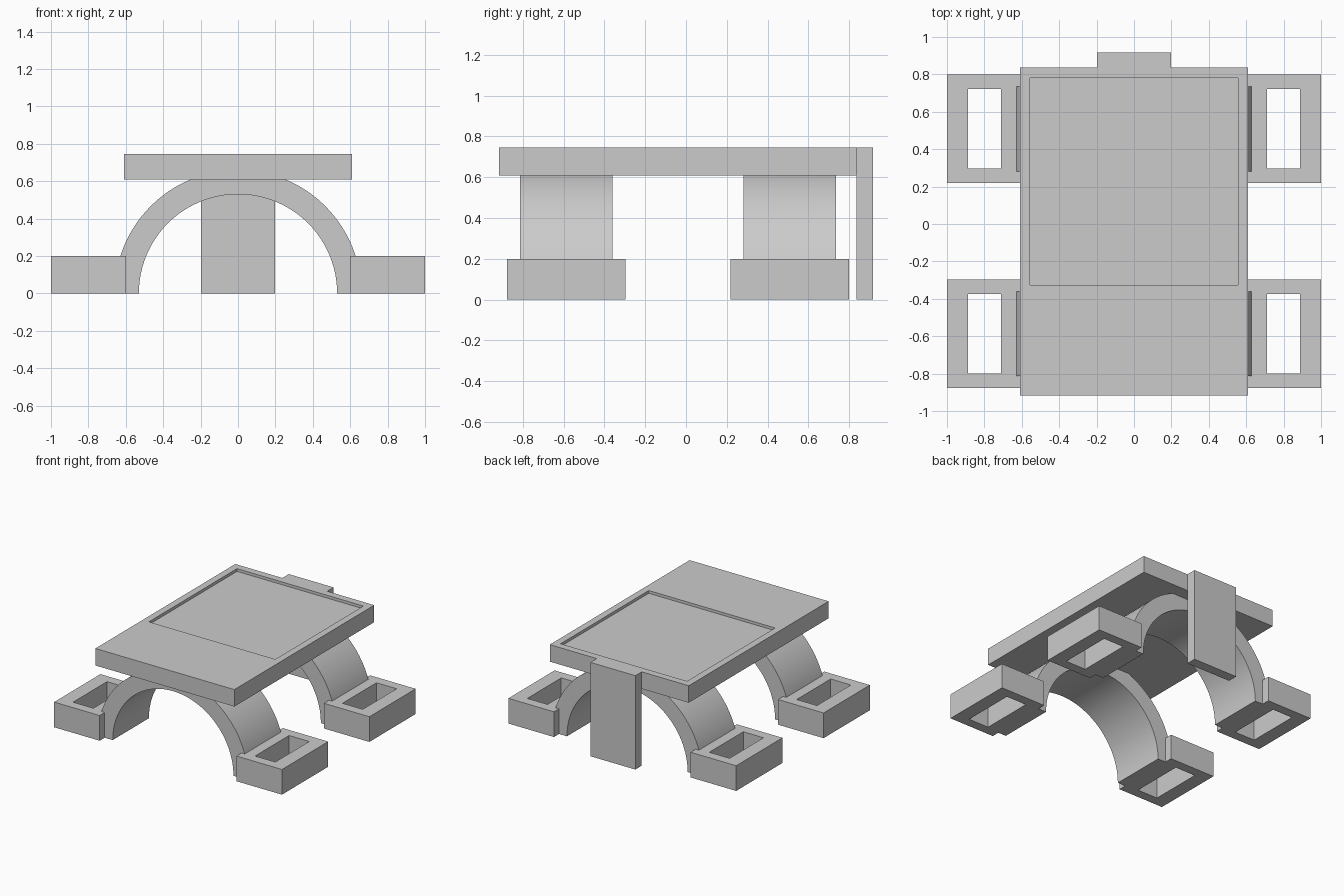
import bpy
import bmesh
from math import cos, sin, pi, radians

cube = bpy.data.objects.get("Cube")
if cube:
    bpy.data.objects.remove(cube, do_unlink=True)

# Single plain grey
grey = bpy.data.materials.new("plain grey")
grey.use_nodes = True
colour = (0.6, 0.6, 0.6, 1)
grey.diffuse_color = colour
grey.node_tree.nodes["Principled BSDF"].inputs["Base Color"].default_value = colour


def finish(bm, name):
    bmesh.ops.recalc_face_normals(bm, faces=bm.faces)
    mesh = bpy.data.meshes.new(name)
    bm.to_mesh(mesh)
    bm.free()
    mesh.materials.append(grey)
    obj = bpy.data.objects.new(name, mesh)
    bpy.context.collection.objects.link(obj)
    return obj


def loop(bm, rect, z):
    x0, x1, y0, y1 = rect
    return [bm.verts.new((x, y, z)) for x, y in ((x0, y0), (x1, y0), (x1, y1), (x0, y1))]


def bridge(bm, a, b):
    n = len(a)
    for i in range(n):
        j = (i + 1) % n
        bm.faces.new((a[i], a[j], b[j], b[i]))


def block(name, outer, z0, z1, hole=None, floor=None):
    """Box with an optional rectangular pocket, or a through hole if floor is None."""
    bm = bmesh.new()
    bottom, top = loop(bm, outer, z0), loop(bm, outer, z1)
    bridge(bm, bottom, top)
    if hole is None:
        bm.faces.new(top)
        bm.faces.new(bottom)
    else:
        rim = loop(bm, hole, z1)
        base = loop(bm, hole, z0 if floor is None else floor)
        bridge(bm, top, rim)
        bridge(bm, rim, base)
        if floor is None:
            bridge(bm, base, bottom)
        else:
            bm.faces.new(base)
            bm.faces.new(bottom)
    return finish(bm, name)


def arch(name, y, half_width, inner, outer, steps=48):
    """Half ring standing on the ground, extruded along y."""
    bm = bmesh.new()
    angles = [pi * i / steps for i in range(steps + 1)]
    rings = []
    for a in angles:
        rings.append([bm.verts.new((r * cos(a), y + s * half_width, r * sin(a)))
                      for r, s in ((inner, -1), (outer, -1), (outer, 1), (inner, 1))])
    for a, b in zip(rings, rings[1:]):
        bridge(bm, a, b)
    bm.faces.new(rings[0])
    bm.faces.new(rings[-1])
    obj = finish(bm, name)
    bpy.ops.object.select_all(action='DESELECT')
    obj.select_set(True)
    bpy.context.view_layer.objects.active = obj
    bpy.ops.object.shade_smooth_by_angle(angle=radians(30))


# Top plate with shallow tray, and the rear upright panel
block("top_plate", (-0.61, 0.61, -0.917, 0.837), 0.61, 0.745,
      hole=(-0.555, 0.555, -0.325, 0.78), floor=0.723)
block("rear_panel", (-0.197, 0.197, 0.837, 0.917), 0, 0.745)

# Arched leg pairs with slotted feet
for end, y in (("front", -0.587), ("rear", 0.509)):
    arch(end + "_arch", y, 0.227, 0.53, 0.66)
    for side, s in (("left", 1), ("right", -1)):
        xs = sorted((s * 0.6, s))
        slot = sorted((s * 0.71, s * 0.888))
        block(f"{end}_{side}_foot", (*xs, y - 0.29, y + 0.29), 0, 0.2,
              hole=(*slot, y - 0.213, y + 0.213))
